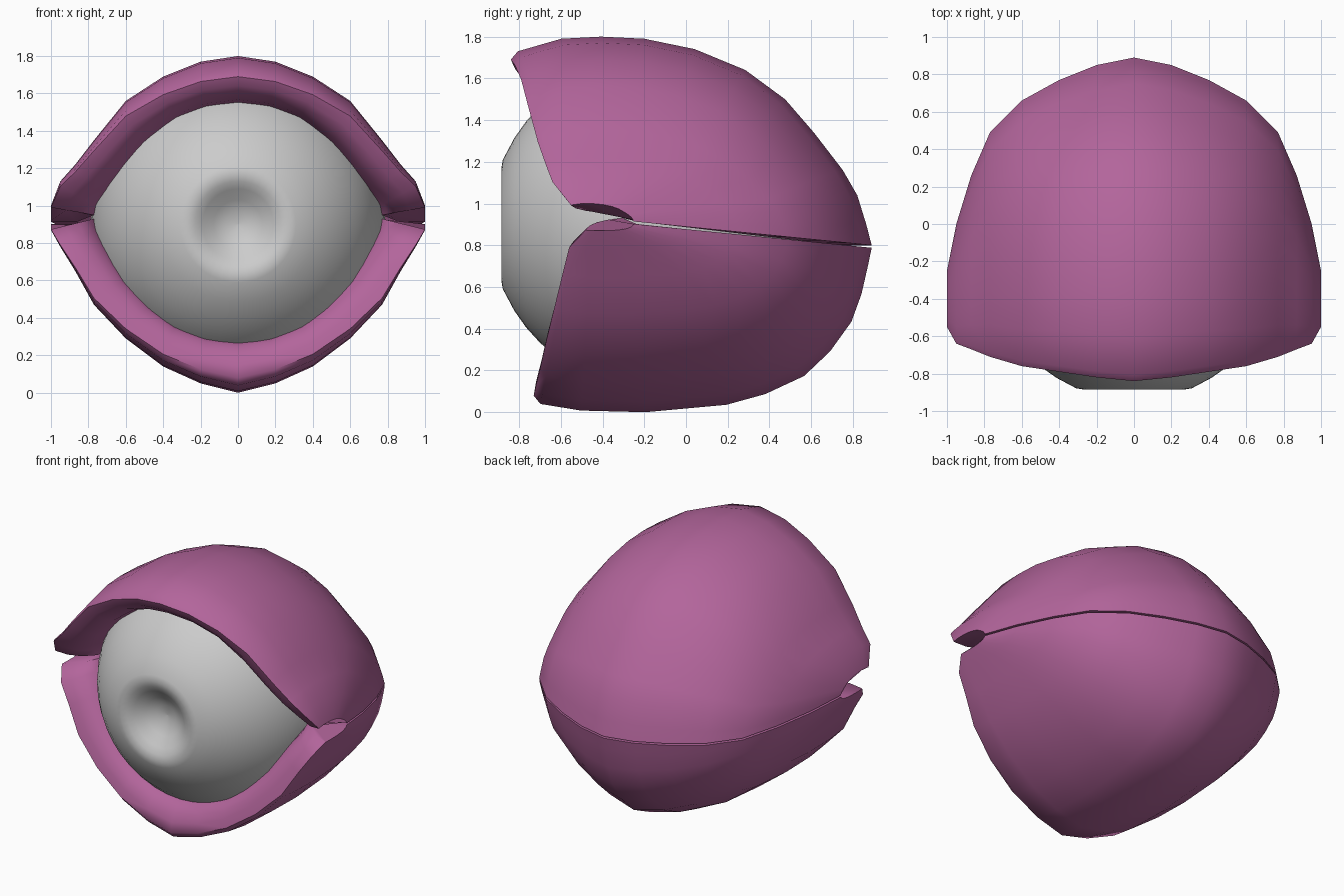
import bpy, bmesh
from math import sqrt, sin, cos, pi
from mathutils import Vector

if "Cube" in bpy.data.objects:
    bpy.data.objects.remove(bpy.data.objects["Cube"])

R, CY, CZ = 0.79, -0.15, 0.90   # eyeball radius and centre

skin = bpy.data.materials.new("lid_purple")
skin.diffuse_color = (0.45, 0.13, 0.33, 1)
skin.use_nodes = True
skin.node_tree.nodes["Principled BSDF"].inputs["Base Color"].default_value = skin.diffuse_color


def finish(name, bm, angle):
    bmesh.ops.remove_doubles(bm, verts=bm.verts, dist=1e-4)
    bmesh.ops.recalc_face_normals(bm, faces=bm.faces)
    mesh = bpy.data.meshes.new(name)
    bm.to_mesh(mesh)
    bm.free()
    ob = bpy.data.objects.new(name, mesh)
    bpy.context.collection.objects.link(ob)
    bpy.ops.object.select_all(action='DESELECT')
    ob.select_set(True)
    bpy.context.view_layer.objects.active = ob
    bpy.ops.object.shade_smooth_by_angle(angle=angle)
    return ob


def bridge(bm, rows, closed=False):
    n = len(rows[0])
    for a, b in zip(rows, rows[1:]):
        for j in range(n if closed else n - 1):
            k = (j + 1) % n
            bm.faces.new((a[j], a[k], b[k], b[j]))


# Eyeball: lathed about the y axis, with a soft pupil dimple in front
prof = [(0.002, -0.765), (0.07, -0.775), (0.13, -0.805), (0.19, -0.85),
        (0.23, -0.875), (0.27, -0.885), (0.31, -0.878)]
for i in range(1, 23):
    a = 0.43 + (pi - 0.432) * i / 22
    prof.append((R * sin(a), CY - R * cos(a)))
bm = bmesh.new()
rows = [[bm.verts.new((r * cos(2 * pi * j / 40), y, CZ + r * sin(2 * pi * j / 40)))
         for j in range(40)] for r, y in prof]
bridge(bm, rows, True)
bm.faces.new(rows[0])
bm.faces.new(rows[-1])
finish("eyeball", bm, 1.2)


# Eyelids: front-to-back profile strips placed across x, then mirrored
XS = (0, .2, .4, .6, .77, .87, .95, 1.0)
BACK = (.89, .85, .77, .66, .49, .26, 0, -.25)


def eyelid(name, crest, front, rim_x, rim_z, curve, gap):
    bm = bmesh.new()
    rows = []
    for x, yb, zt, yf, rx, rz in zip(XS, BACK, crest, front, rim_x, rim_z):
        seam = 0.80 + (0.89 - yb) * 0.1 + gap
        outer = [Vector((x, yf + (yb - yf) * u, seam + (zt - seam) * v)) for u, v in curve]
        f = outer[0]
        ry = CY - sqrt(max(R * R - rx * rx - (rz - CZ) ** 2, 0.01))
        inner = Vector((rx, ry + 0.02, rz))
        # rounded rim from the inner edge out to the front lip
        rim = [Vector((inner.x * .93, inner.y + .12, CZ + (inner.z - CZ) * .97)), inner]
        for across, deep in ((.88, .62), (.65, .3), (.35, .09)):
            rim.append(Vector((f.x + (rx - f.x) * across,
                               f.y + (inner.y - f.y) * deep,
                               f.z + (rz - f.z) * across)))
        # seam edge turned inwards
        tuck = Vector((x * .86, CY + (yb - CY) * .86, seam))
        rows.append([bm.verts.new(p) for p in rim + outer + [tuck]])
    bridge(bm, rows)
    bm.faces.new(rows[-1][1:])
    ob = finish(name, bm, 0.9)
    mod = ob.modifiers.new("mirror", 'MIRROR')
    mod.use_clip = True
    ob.data.materials.append(skin)


eyelid("upper_eyelid",
       (1.80, 1.77, 1.69, 1.56, 1.35, 1.22, 1.13, 1.00),
       (-.84, -.82, -.79, -.76, -.71, -.67, -.64, -.55),
       (0, .17, .33, .50, .62, .70, .76, .77),
       (1.55, 1.53, 1.47, 1.34, 1.20, 1.09, 1.0, .95),
       ((0, .89), (.02, .93), (.14, .99), (.25, 1), (.37, .99), (.51, .94), (.65, .84),
        (.76, .70), (.84, .54), (.92, .36), (.96, .24), (.985, .1), (1, 0)), 0.0)

eyelid("lower_eyelid",
       (0, .05, .14, .29, .47, .65, .78, .87),
       (-.73, -.72, -.70, -.67, -.63, -.59, -.56, -.48),
       (0, .17, .34, .48, .61, .70, .76, .77),
       (.27, .29, .355, .46, .60, .75, .87, .93),
       ((0, .90), (.02, .95), (.14, .99), (.33, 1), (.57, .955), (.685, .89), (.8, .78),
        (.877, .63), (.94, .45), (.97, .28), (.99, .1), (1, 0)), -0.012)
